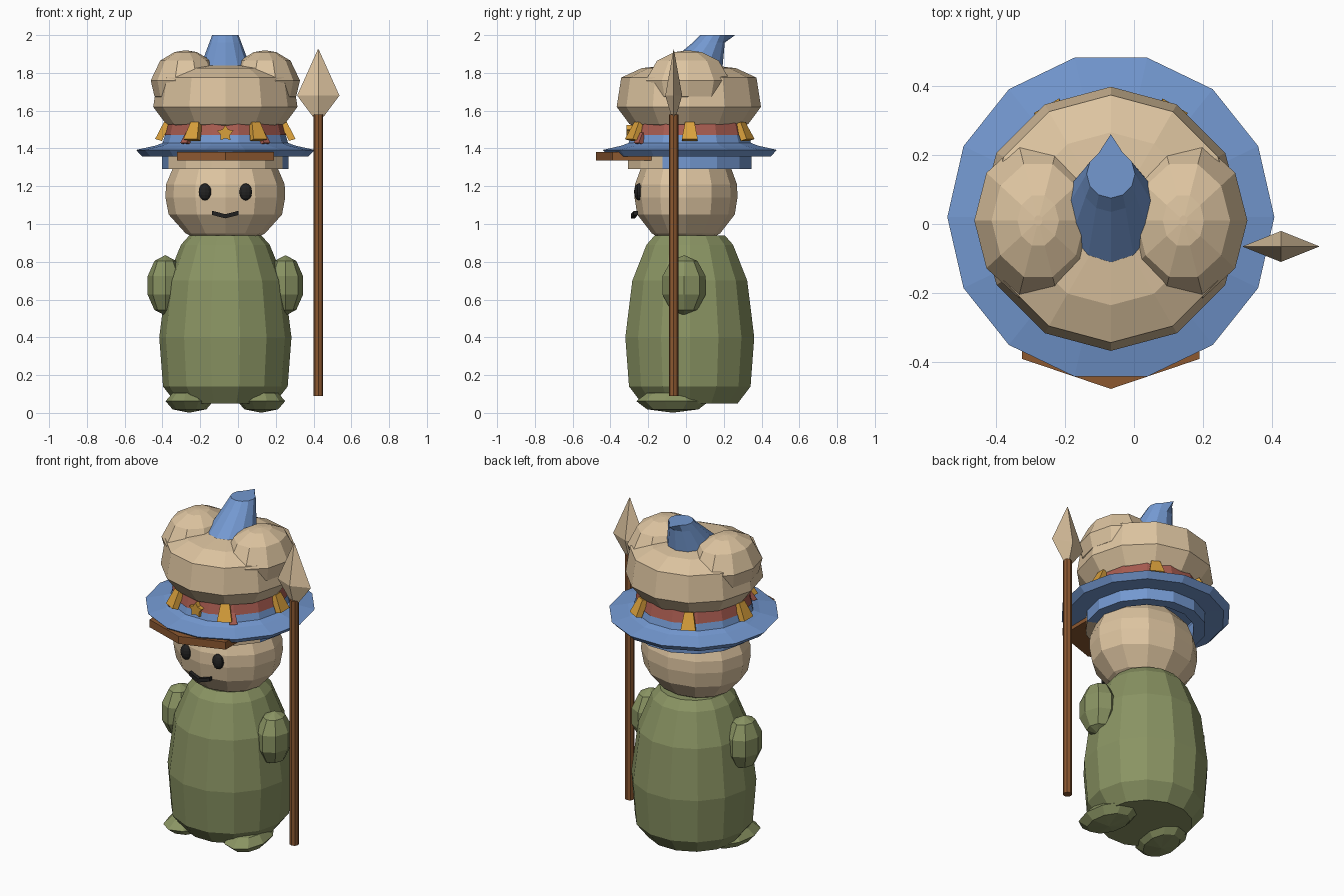
import bpy, bmesh
from math import sin, cos, pi, radians
from mathutils import Matrix, Vector

if "Cube" in bpy.data.objects:
    bpy.data.objects.remove(bpy.data.objects["Cube"])

CX, CY = -0.067, 0.02          # axis of the figure


def mat(name, hexcol):
    m = bpy.data.materials.new(name)
    c = [int(hexcol[i:i + 2], 16) / 255 for i in (0, 2, 4)]
    m.diffuse_color = [((v + .055) / 1.055) ** 2.4 for v in c] + [1]
    m.use_nodes = True
    m.node_tree.nodes["Principled BSDF"].inputs["Base Color"].default_value = m.diffuse_color
    return m


TAN, BLUE, GREEN = mat("tan", "DDC4A0"), mat("blue", "7398D0"), mat("green", "8A9463")
BROWN, GOLD, RED, BLACK = mat("brown", "8C5830"), mat("gold", "D9A03C"), mat("red", "A85C50"), mat("black", "222222")


def finish(name, bm, *mats):
    bmesh.ops.recalc_face_normals(bm, faces=bm.faces)
    me = bpy.data.meshes.new(name)
    bm.to_mesh(me)
    bm.free()
    for m in mats:
        me.materials.append(m)
    ob = bpy.data.objects.new(name, me)
    bpy.context.collection.objects.link(ob)
    return ob


def loft(name, rings, m, closed=False):
    """Skin a list of equal-length point rings, capped or joined end to end."""
    bm = bmesh.new()
    vs = [[bm.verts.new(p) for p in r] for r in rings]
    n = len(vs[0])
    pairs = list(zip(vs, vs[1:])) + ([(vs[-1], vs[0])] if closed else [])
    for a, b in pairs:
        for i in range(n):
            bm.faces.new((a[i], a[(i + 1) % n], b[(i + 1) % n], b[i]))
    if not closed:
        bm.faces.new(vs[0])
        bm.faces.new(vs[-1])
    return finish(name, bm, m)


def ring(r, z, n, phase=0, x=CX, y=CY, sy=1):
    return [(x + r * cos(phase + 2 * pi * i / n), y + sy * r * sin(phase + 2 * pi * i / n), z) for i in range(n)]


def lathe(name, prof, n, m, phase=0, closed=False, **kw):
    return loft(name, [ring(r, z, n, phase, **kw) for r, z in prof], m, closed)


def ball(name, loc, size, m, u=10, v=6, rot=0):
    bm = bmesh.new()
    bmesh.ops.create_uvsphere(bm, u_segments=u, v_segments=v, radius=1,
                              matrix=Matrix.Translation(loc) @ Matrix.Rotation(rot, 4, 'Z') @ Matrix.Diagonal((*size, 1)))
    return finish(name, bm, m)


def prism(name, outline, axis, m):
    """Extrude a flat outline along a vector."""
    a = Vector(axis)
    return loft(name, [outline, [tuple(Vector(p) + a) for p in outline]], m)


# Robe and head
lathe("robe", [(.26, .05), (.33, .14), (.35, .40), (.312, .70), (.235, .89), (.19, .94)], 14, GREEN)
lathe("head", [(.17, .93), (.21, .95), (.30, 1.05), (.317, 1.14), (.314, 1.21), (.28, 1.29), (.2, 1.37)],
      12, TAN, y=0, sy=.86)

# Arms, feet and eyes on both sides
for s, side in ((-1, "left"), (1, "right")):
    ball(side + "_arm", (CX + s * .318, -.01, .675), (.098, .12, .16), GREEN, 8, 5)
    ball(side + "_foot", (CX + s * .19, -.07, .062), (.125, .195, .061), GREEN, 10, 4, s * .15)
    ball(side + "_eye", (CX + s * .108, -.25, 1.17), (.035, .025, .045), BLACK, 10, 8)
    # Mouth half
    prism(side + "_mouth", [(CX + s * .07, -.255, 1.048), (CX + s * .07, -.255, 1.07),
                            (CX, -.27, 1.052), (CX, -.27, 1.03)], (0, -.022, 0), BLACK)

# Hat brim and crown bands
lathe("hat_brim", [(.30, 1.36), (.44, 1.358), (.473, 1.392), (.37, 1.415), (.33, 1.43), (.30, 1.43)],
      14, BLUE, closed=True)
lathe("hat_crown", [(.335, 1.42), (.318, 1.475)], 14, BLUE)
lathe("hat_ribbon", [(.325, 1.47), (.305, 1.54)], 14, RED)

# Lower band: blue at the back, tan across the brow
band = lathe("lower_band", [(.335, 1.29), (.335, 1.37), (.27, 1.37), (.27, 1.29)], 14, BLUE, closed=True)
band.data.materials.append(TAN)
for p in band.data.polygons:
    if p.center.y < CY - .15:
        p.material_index = 1

# Visor
prism("visor", [(CX - .257, -.18, 1.336), (CX - .257, -.39, 1.336), (CX, -.477, 1.336),
                (CX + .257, -.39, 1.336), (CX + .257, -.18, 1.336)], (0, 0, .046), BROWN)


def tab(name, ang, wt, wb, zt, zb, rt, rb, m, thick=.035):
    """Flared tab hanging on the ribbon at an angle."""
    R = Matrix.Translation((CX, CY, 0)) @ Matrix.Rotation(radians(ang), 4, 'Z')
    quad = [R @ Vector(p) for p in ((rt, -wt, zt), (rt, wt, zt), (rb, wb, zb), (rb, -wb, zb))]
    prism(name, [tuple(p) for p in quad], R.to_3x3() @ Vector((-thick, 0, -.01)), m)


for k in range(6):
    tab("gold_tab", 60 * k, .025, .042, 1.54, 1.45, .325, .372, GOLD)
for a in (-52, -128):
    tab("red_tab", a, .012, .022, 1.485, 1.43, .325, .36, RED)

# Small star ornament at the front
star = [(CX + r * sin(pi * i / 5), CY - .335, 1.48 + r * cos(pi * i / 5))
        for i in range(10) for r in [(.045, .026)[i % 2]]]
prism("star", star, (0, .035, 0), GOLD)

# Fur top with two puffs
lathe("fur_roll", [(.29, 1.515), (.315, 1.53), (.382, 1.62), (.358, 1.775), (.25, 1.825), (.12, 1.84)], 12, TAN, y=.015)
for s in (-1, 1):
    lathe("fur_puff", [(.11, 1.64), (.165, 1.675), (.185, 1.76), (.135, 1.865), (.06, 1.91), (.012, 1.918)],
          10, TAN, x=CX + s * .21, y=.01, sy=1.27)

# Bent hat tip with its pointed back edge
top = ring(.07, 2.0, 12, y=.145)
top[3] = (CX, .26, 2.0)
loft("hat_tip", [ring(.15, 1.76, 12, y=.01, sy=1.15), ring(.13, 1.84, 12, y=.042, sy=1.17),
                 ring(.085, 1.96, 12, y=.12), top], BLUE)

# Spear
SX, SY = .425, -.065
lathe("spear_shaft", [(.026, .09), (.026, 1.58)], 8, BROWN, x=SX, y=SY)
lathe("spear_head", [(.03, 1.57), (.112, 1.68), (.002, 1.925)], 4, TAN, x=SX, y=SY, sy=.4)
